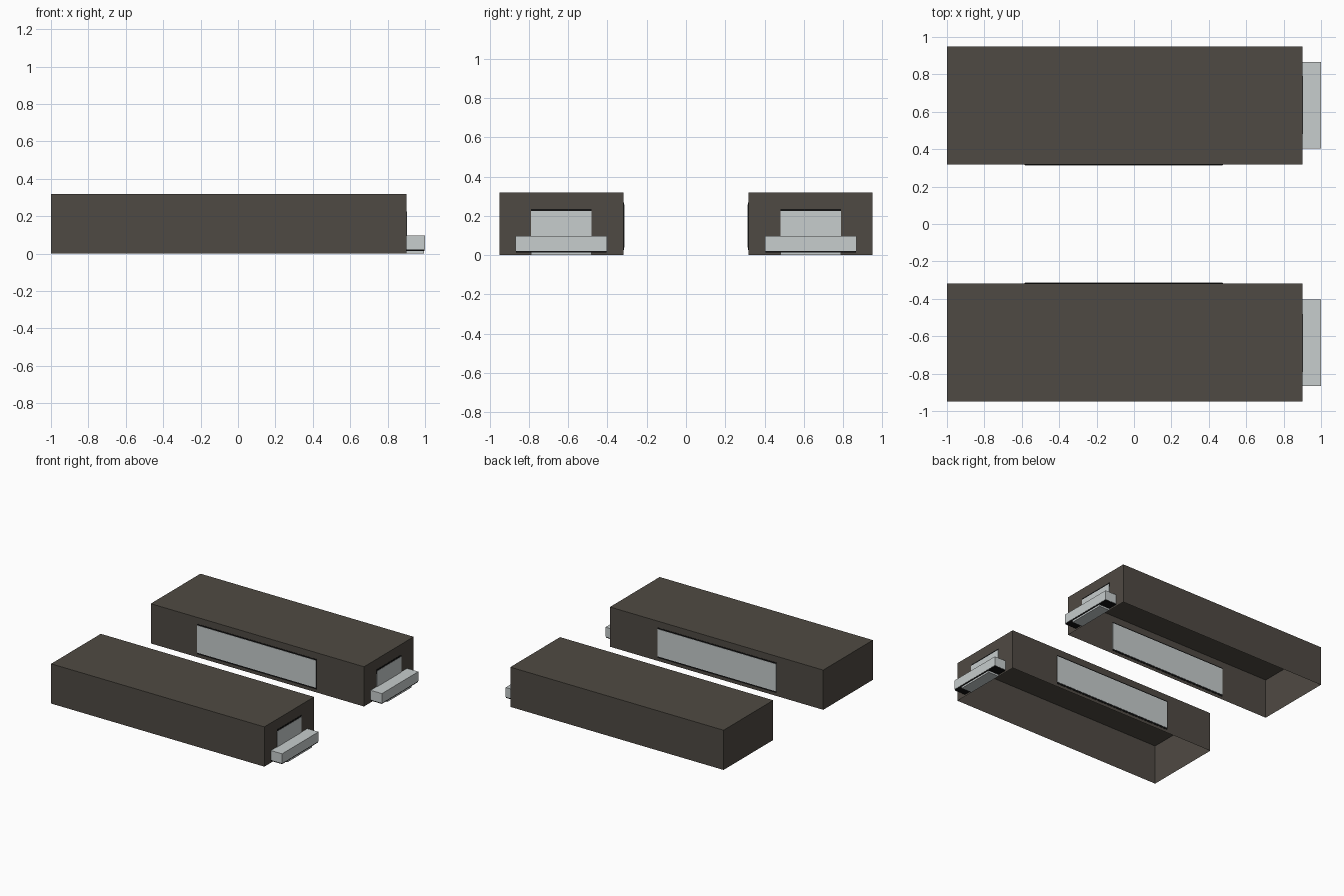
import bpy, bmesh

if "Cube" in bpy.data.objects:
    bpy.data.objects.remove(bpy.data.objects["Cube"])


def material(name, rgb):
    m = bpy.data.materials.new(name)
    m.diffuse_color = (*rgb, 1)
    m.use_nodes = True
    m.node_tree.nodes["Principled BSDF"].inputs["Base Color"].default_value = m.diffuse_color
    return m


BROWN = material("dark_brown_wall", (0.078, 0.068, 0.056))
GREY = material("pale_grey_panel", (0.57, 0.61, 0.61))
BLACK = material("black_trim", (0.006, 0.006, 0.006))


def box(name, x, y, z, mat, open_bottom=False):
    bm = bmesh.new()
    bmesh.ops.create_cube(bm, size=1)
    for v in bm.verts:
        v.co = [lo + (c + 0.5) * (hi - lo)
                for c, (lo, hi) in zip(v.co, (sorted(x), sorted(y), sorted(z)))]
    if open_bottom:
        bm.normal_update()
        bmesh.ops.delete(bm, geom=[f for f in bm.faces if f.normal.z < -0.9],
                         context='FACES_ONLY')
    me = bpy.data.meshes.new(name)
    bm.to_mesh(me)
    bm.free()
    me.materials.append(mat)
    ob = bpy.data.objects.new(name, me)
    bpy.context.collection.objects.link(ob)
    return ob


for side, s in (("front", -1), ("back", 1)):
    def part(name, x, y, z, mat, **kw):
        return box(f"{side}_{name}", x, [s * v for v in y], z, mat, **kw)

    # long hollow shell, open underneath
    part("shell", (-1, 0.9), (0.318, 0.95), (0, 0.32), BROWN, open_bottom=True)

    # long panel in the inner wall, with dark gaps above and below
    part("inner_panel_gap", (-0.585, 0.475), (0.316, 0.320), (0.025, 0.268), BLACK)
    part("inner_panel", (-0.583, 0.473), (0.314, 0.322), (0.038, 0.258), GREY)

    # end door with dark gap on top
    part("door_gap", (0.898, 0.902), (0.48, 0.79), (0.2, 0.236), BLACK)
    part("door", (0.896, 0.904), (0.48, 0.79), (0.012, 0.224), GREY)

    # step in front of the door, with dark underside and narrow foot
    part("step", (0.9, 1.0), (0.403, 0.867), (0.022, 0.098), GREY)
    part("step_underside", (0.9, 0.998), (0.405, 0.865), (0.014, 0.022), BLACK)
    part("step_foot", (0.9, 0.995), (0.48, 0.79), (0, 0.014), GREY)
